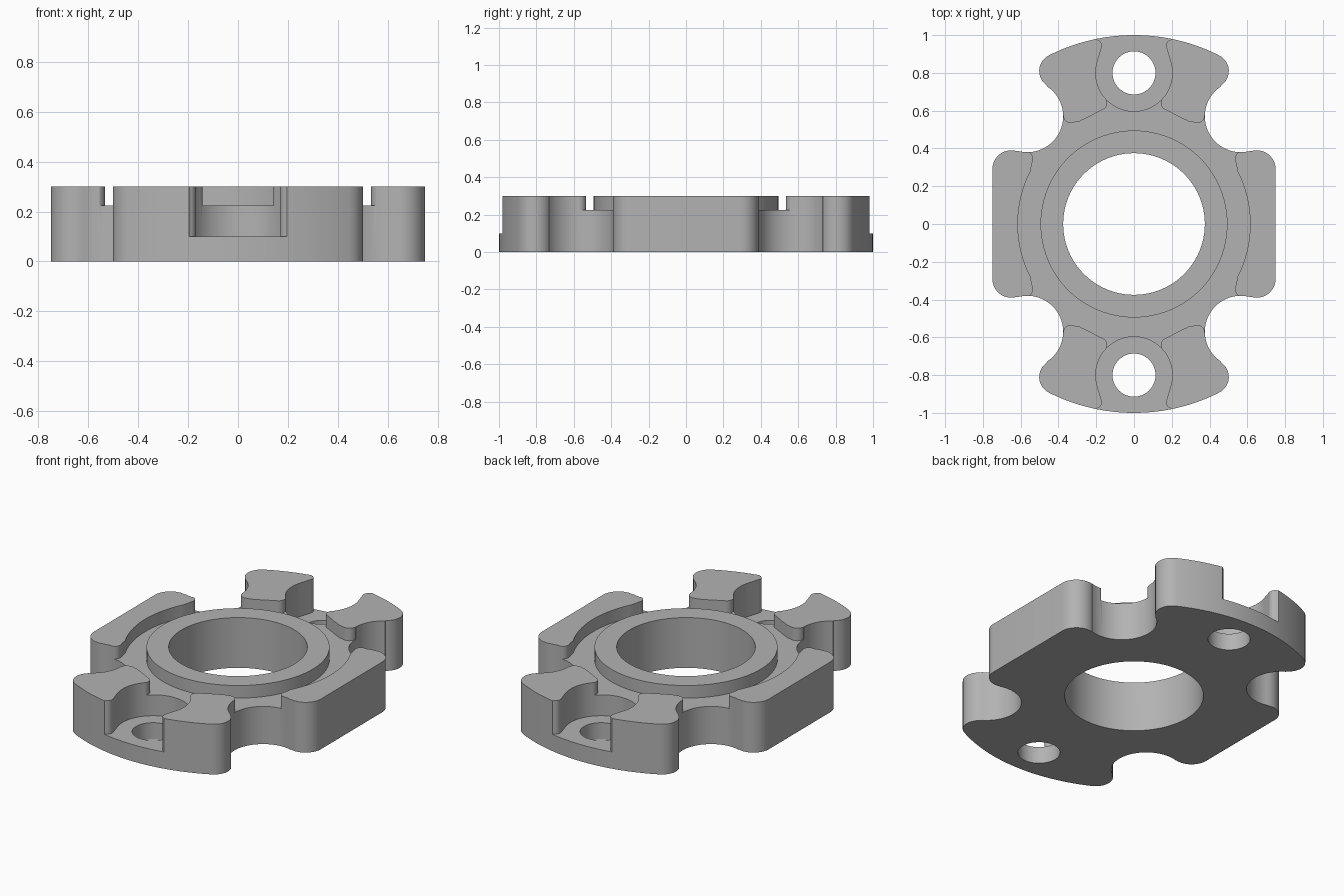
import bpy, bmesh
from math import radians, cos, sin

cube = bpy.data.objects.get("Cube")
if cube:
    bpy.data.objects.remove(cube, do_unlink=True)

grey = bpy.data.materials.new("plain grey")
grey.use_nodes = True
grey.diffuse_color = (0.45, 0.45, 0.45, 1)
grey.node_tree.nodes["Principled BSDF"].inputs["Base Color"].default_value = (0.45, 0.45, 0.45, 1)


def arc(cx, cy, r, start, end, n=12):
    """Points along an arc, angles in degrees."""
    steps = [radians(start + (end - start) * i / n) for i in range(n + 1)]
    return [(cx + r * cos(a), cy + r * sin(a)) for a in steps]


def flip(pts, sx, sy):
    return [(x * sx, y * sy) for x, y in pts]


def four_way(q):
    """Closed loop from one quadrant running from the x axis to the y axis."""
    return q + flip(q[::-1], -1, 1) + flip(q, -1, -1) + flip(q[::-1], 1, -1)


def prism(name, loop, z0, z1):
    """Extrude a closed loop between two heights."""
    clean = []
    for p in loop:
        if not clean or abs(p[0] - clean[-1][0]) + abs(p[1] - clean[-1][1]) > 1e-4:
            clean.append(p)
    if abs(clean[0][0] - clean[-1][0]) + abs(clean[0][1] - clean[-1][1]) < 1e-4:
        clean.pop()
    bm = bmesh.new()
    face = bm.faces.new([bm.verts.new((x, y, z0)) for x, y in clean])
    ext = bmesh.ops.extrude_face_region(bm, geom=[face])
    top = [g for g in ext["geom"] if isinstance(g, bmesh.types.BMVert)]
    bmesh.ops.translate(bm, verts=top, vec=(0, 0, z1 - z0))
    bmesh.ops.recalc_face_normals(bm, faces=bm.faces)
    mesh = bpy.data.meshes.new(name)
    bm.to_mesh(mesh)
    bm.free()
    mesh.materials.append(grey)
    obj = bpy.data.objects.new(name, mesh)
    bpy.context.collection.objects.link(obj)
    return obj


def combine(target, tool, operation):
    """Apply a boolean and discard the tool."""
    mod = target.modifiers.new(tool.name, 'BOOLEAN')
    mod.operation, mod.solver, mod.object = operation, 'EXACT', tool
    bpy.context.view_layer.objects.active = target
    bpy.ops.object.modifier_apply(modifier=mod.name)
    bpy.data.objects.remove(tool, do_unlink=True)


# Outer plate: straight sides, scalloped corners, round ends
outline = four_way(
    [(0.75, 0)]
    + arc(0.65, 0.29, 0.1, 0, 107)
    + arc(0.565, 0.57, 0.19, -73, -237, 28)
    + arc(0.41, 0.81, 0.092, -57, 63)
    + arc(0, 0, 1, 63.5, 90, 16))
flange = prism("flange_body", outline, 0, 0.3)

# Shallow channel between the central collar and the raised pads
channel = four_way(
    arc(0, 0, 0.615, 0, 27)
    + arc(0.575, 0.345, 0.041, 210, 90)
    + [(0.575, 0.45), (0.45, 0.575)]
    + arc(0.333, 0.575, 0.041, 0, -120)
    + arc(0, 0, 0.615, 62, 67, 4)
    + arc(0.182, 0.641, 0.04, -100, -210)
    + [(0.1, 0.72), (0, 0.72)])
combine(flange, prism("channel_cutter", channel, 0.225, 0.5), 'DIFFERENCE')

# Counterbores open to the rim, and bolt holes
half = (arc(0, 0.8, 0.203, -90, 18, 24)
        + arc(0.205, 0.943, 0.035, 205, 110, 8)
        + [(0.2, 0.985), (0.2, 1.1), (0, 1.1)])
pocket = half + flip(half[::-1], -1, 1)
for side in (1, -1):
    combine(flange, prism("pocket_cutter", flip(pocket, 1, side), 0.1, 0.6), 'DIFFERENCE')
    hole = arc(0, 0.8 * side, 0.114, 0, 360, 48)
    combine(flange, prism("bolt_hole_cutter", hole, -0.2, 0.7), 'DIFFERENCE')

# Central collar and bore
combine(flange, prism("collar", arc(0, 0, 0.495, 0, 360, 96), 0.15, 0.3), 'UNION')
combine(flange, prism("bore_cutter", arc(0, 0, 0.375, 0, 360, 96), -0.3, 0.8), 'DIFFERENCE')

# Smooth the curved walls, keep the edges crisp
bpy.ops.object.select_all(action='DESELECT')
flange.select_set(True)
bpy.context.view_layer.objects.active = flange
bpy.ops.object.shade_smooth_by_angle(angle=radians(30))
